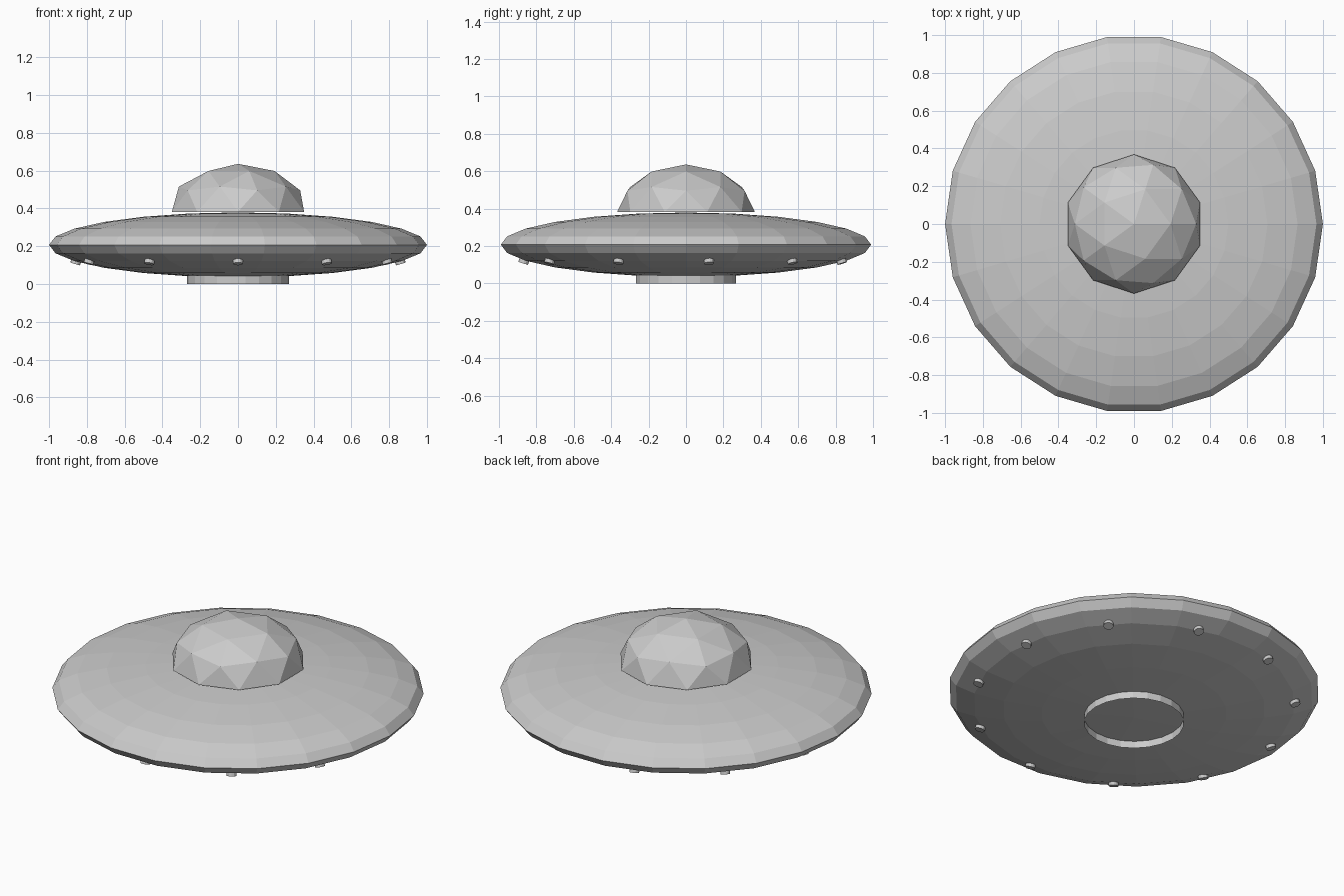
import bpy, bmesh
from math import pi, sin, cos, tau
from mathutils import Matrix, Vector

if "Cube" in bpy.data.objects:
    bpy.data.objects.remove(bpy.data.objects["Cube"])

MID_Z = 0.207      # height of the saucer rim
HALF_H = 0.172     # half thickness of the saucer


def make_object(name, bm):
    mesh = bpy.data.meshes.new(name)
    bm.to_mesh(mesh)
    bm.free()
    obj = bpy.data.objects.new(name, mesh)
    bpy.context.collection.objects.link(obj)
    return obj


# Saucer hull: flattened 22-sided sphere with a corner on the y axis
bm = bmesh.new()
bmesh.ops.create_uvsphere(
    bm, u_segments=22, v_segments=12, radius=1,
    matrix=Matrix.Translation((0, 0, MID_Z)) @ Matrix.Diagonal((1, 1, HALF_H, 1))
    @ Matrix.Rotation(pi / 2, 4, 'Z'))
make_object("saucer_hull", bm)

# Cockpit dome: upper half of a faceted icosphere
bm = bmesh.new()
bmesh.ops.create_icosphere(bm, subdivisions=2, radius=1)
bmesh.ops.delete(bm, geom=[v for v in bm.verts if v.co.z < -0.01], context='VERTS')
bm.transform(Matrix.Translation((0, 0, 0.382)) @ Matrix.Diagonal((0.368, 0.368, 0.254, 1)))
make_object("cockpit_dome", bm)

# Landing ring: open tube under the hull
bm = bmesh.new()
bmesh.ops.create_cone(bm, cap_ends=False, segments=22, radius1=0.27, radius2=0.27,
                      depth=0.05, matrix=Matrix.Translation((0, 0, 0.025))
                      @ Matrix.Rotation(pi / 2, 4, 'Z'))
make_object("landing_ring", bm)

# Eleven small round lamps under the rim, square to the hull surface
bm = bmesh.new()
for i in range(11):
    a = -pi / 2 + i * tau / 11
    normal = Vector((0.29 * cos(a), 0.29 * sin(a), -0.957))
    place = Matrix.Translation((0.866 * cos(a), 0.866 * sin(a), MID_Z - HALF_H / 2))
    bmesh.ops.create_cone(bm, cap_ends=True, segments=12, radius1=0.027, radius2=0.027,
                          depth=0.03, matrix=place @ normal.to_track_quat('Z', 'Y').to_matrix().to_4x4())
make_object("rim_lamps", bm)
